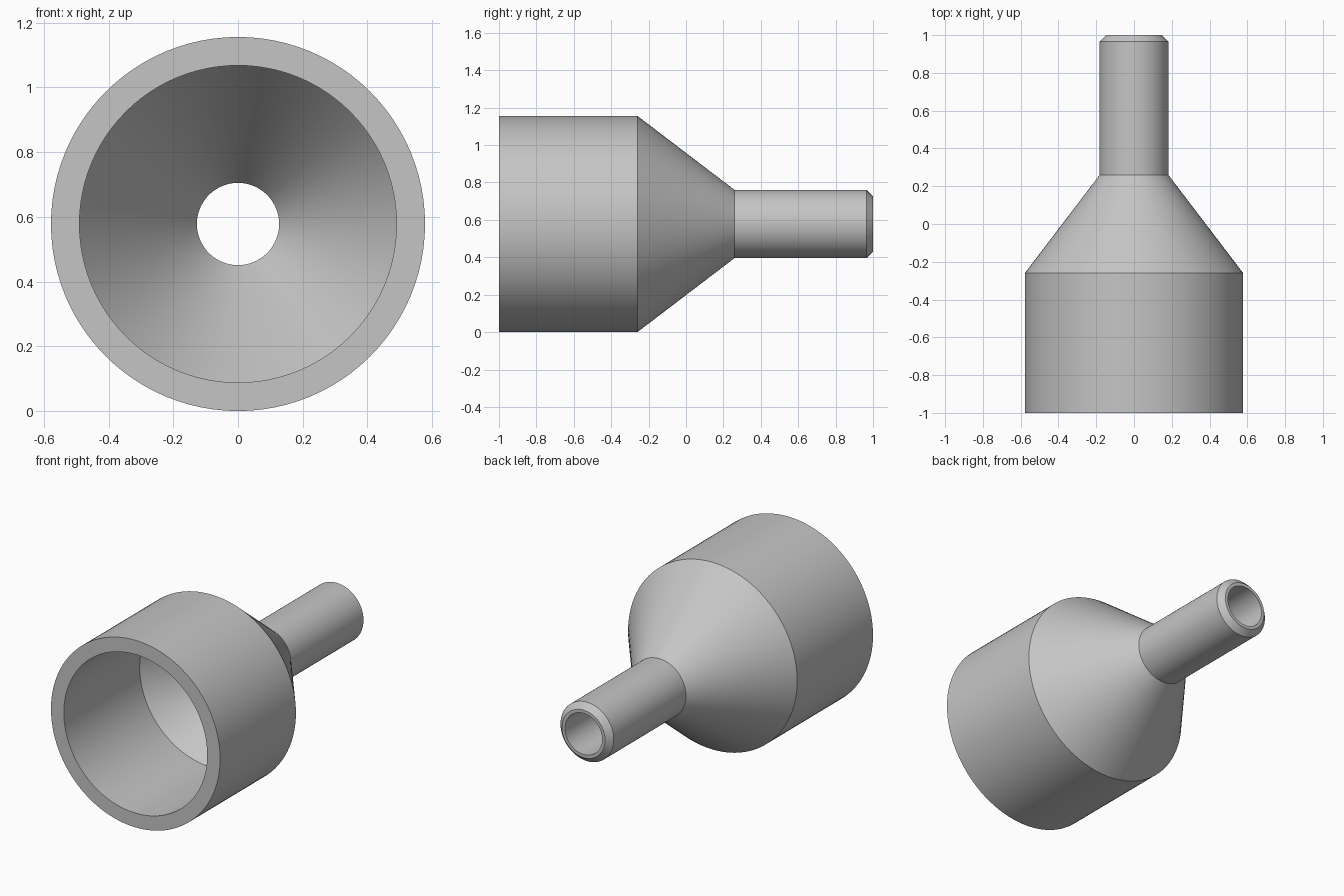
import bpy, bmesh, math
from mathutils import Matrix

cube = bpy.data.objects.get("Cube")
if cube:
    bpy.data.objects.remove(cube, do_unlink=True)

# Single grey material
grey = bpy.data.materials.new("plain grey")
grey.use_nodes = True
color = (0.56, 0.56, 0.56, 1)
grey.diffuse_color = color
grey.node_tree.nodes["Principled BSDF"].inputs["Base Color"].default_value = color

OUTER, BORE = 0.578, 0.49       # wide socket radii
SPOUT, HOLE = 0.182, 0.127      # narrow spout radii
SHOULDER, NECK = -0.26, 0.26    # ends of the cone along the axis
CHAMFER = 0.035
SEGMENTS = 96

# Closed wall section as (radius, y): outside to the back, inside to the front
section = [
    (OUTER, -1), (OUTER, SHOULDER), (SPOUT, NECK),
    (SPOUT, 1 - CHAMFER), (SPOUT - CHAMFER, 1),
    (HOLE, 1), (HOLE, NECK), (BORE, SHOULDER), (BORE, -1),
]

# Revolve the section around the y axis
bm = bmesh.new()
rings = []
for r, y in section:
    ring = [bm.verts.new((r * math.cos(a), y, r * math.sin(a)))
            for a in (math.tau * i / SEGMENTS for i in range(SEGMENTS))]
    rings.append(ring)
for k, ring in enumerate(rings):
    after = rings[(k + 1) % len(rings)]
    for i in range(SEGMENTS):
        j = (i + 1) % SEGMENTS
        bm.faces.new((ring[i], after[i], after[j], ring[j]))
bmesh.ops.recalc_face_normals(bm, faces=bm.faces)
bmesh.ops.transform(bm, matrix=Matrix.Translation((0, 0, OUTER)), verts=bm.verts)

mesh = bpy.data.meshes.new("reducer_pipe")
bm.to_mesh(mesh)
bm.free()
mesh.materials.append(grey)
pipe = bpy.data.objects.new("reducer_pipe", mesh)
bpy.context.collection.objects.link(pipe)

# Smooth round walls, crisp rims and shoulders
bpy.ops.object.select_all(action="DESELECT")
pipe.select_set(True)
bpy.context.view_layer.objects.active = pipe
bpy.ops.object.shade_smooth_by_angle(angle=math.radians(25))
